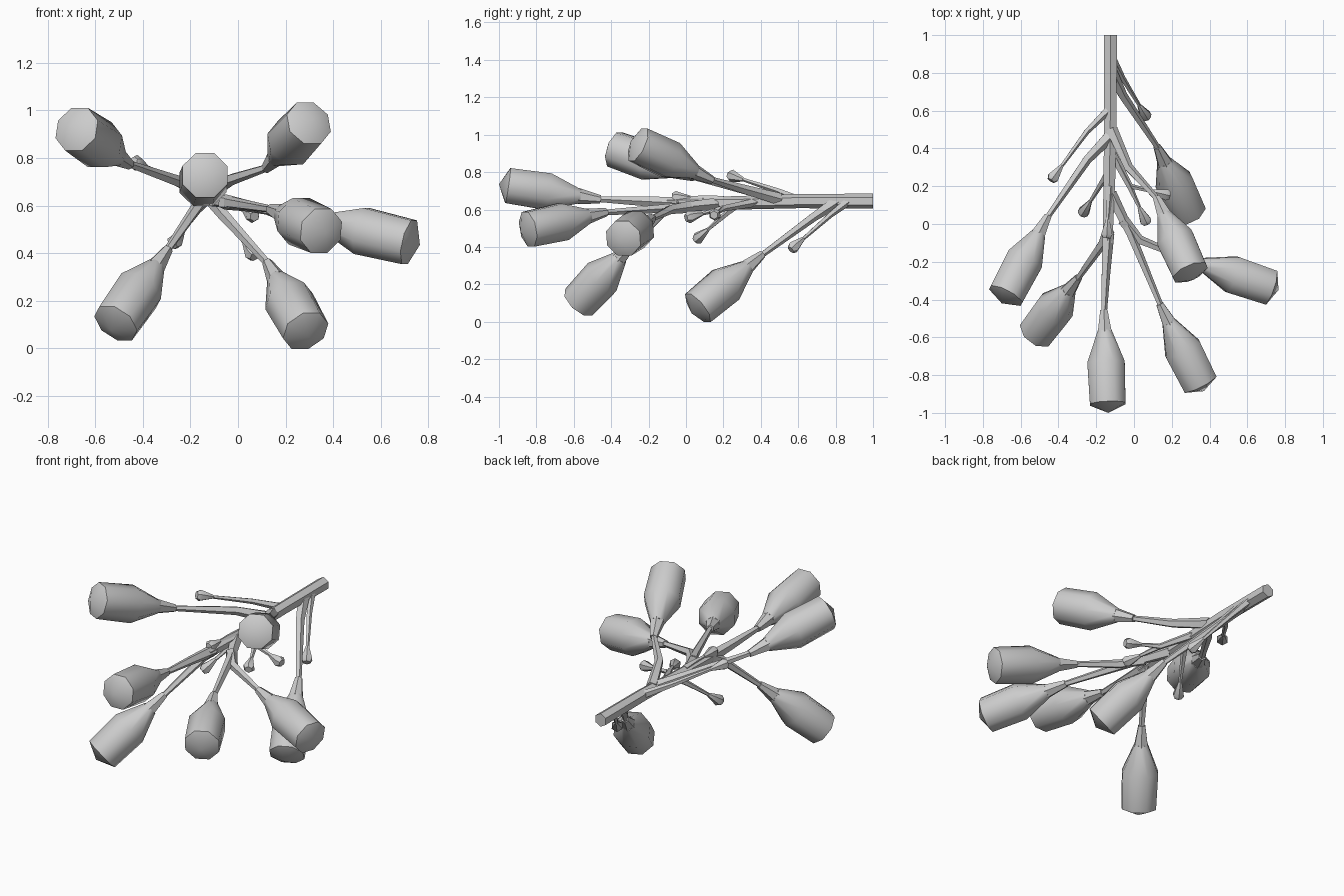
import bpy, bmesh, math
from mathutils import Vector

if "Cube" in bpy.data.objects:
    bpy.data.objects.remove(bpy.data.objects["Cube"])

grey = bpy.data.materials.new("pale_grey")
grey.diffuse_color = (0.6, 0.6, 0.6, 1)
grey.use_nodes = True
grey.node_tree.nodes["Principled BSDF"].inputs["Base Color"].default_value = grey.diffuse_color


def tube(name, pts, radii, sides):
    """Rings of the given radii swept along a path; ends are capped."""
    pts = [Vector(p) for p in pts]
    bm = bmesh.new()
    rings = []
    for i, (p, r) in enumerate(zip(pts, radii)):
        t = (pts[min(i + 1, len(pts) - 1)] - pts[max(i - 1, 0)]).normalized()
        u = t.cross(Vector((0, 0, 1))).normalized()
        v = u.cross(t)
        ring = []
        for k in range(sides):
            a = 2 * math.pi * (k + 0.5) / sides
            ring.append(bm.verts.new(p + r * (math.cos(a) * u + math.sin(a) * v)))
        rings.append(ring)
    for a, b in zip(rings, rings[1:]):
        for k in range(sides):
            j = (k + 1) % sides
            bm.faces.new((a[k], a[j], b[j], b[k]))
    bm.faces.new(rings[0][::-1])
    bm.faces.new(rings[-1])
    bmesh.ops.remove_doubles(bm, verts=bm.verts, dist=1e-5)
    bmesh.ops.recalc_face_normals(bm, faces=bm.faces)
    me = bpy.data.meshes.new(name)
    bm.to_mesh(me)
    bm.free()
    me.materials.append(grey)
    ob = bpy.data.objects.new(name, me)
    bpy.context.collection.objects.link(ob)
    bpy.ops.object.select_all(action='DESELECT')
    ob.select_set(True)
    bpy.context.view_layer.objects.active = ob
    bpy.ops.object.shade_smooth_by_angle(angle=math.radians(50))
    return ob


def flower(n, path, base, tip):
    """Stalk along path, then calyx cup and eight-sided blossom along base->tip."""
    base, tip = Vector(base), Vector(tip)
    d = (tip - base).normalized()
    length = (tip - base).length
    cup = base - d * 0.11
    m = len(path)
    radii = [0.034 - 0.017 * i / m for i in range(m)] + [0.016]
    tube(f"stalk_{n}", path + [cup + d * 0.01], radii, 5)
    tube(f"calyx_{n}", [cup, base + d * 0.01], [0.022, 0.043], 6)
    tube(f"blossom_{n}", [base + d * s * length for s in (0, 0.39, 0.89, 1)],
         [0.04, 0.107, 0.102, 0], 8)


def bud(n, path, end):
    """Thin twig with a small flared bud at its end."""
    end = Vector(end)
    d = (end - Vector(path[-1])).normalized()
    neck = end - d * 0.10
    radii = [0.024 - 0.008 * i for i in range(len(path))] + [0.010]
    tube(f"twig_{n}", path + [neck], radii, 5)
    tube(f"bud_{n}", [neck, end - d * 0.02, end], [0.011, 0.034, 0.022], 6)


# main stem
tube("main_stem", [(-.125, 1, .645), (-.125, .6, .645), (-.13, .25, .635), (-.14, -.1, .635)],
     [.04, .038, .036, .03], 6)

# seven flowers: stalk path, blossom base, blossom tip
flowers = [
    ([(-.138, -.05, .635), (-.15, -.25, .645)], (-.155, -.565, .67), (-.137, -1.0, .735)),
    ([(-.125, .16, .63), (-.02, -.05, .61)], (.185, -.52, .565), (.37, -.885, .485)),
    ([(-.06, .02, .615), (.03, -.085, .60)], (.365, -.215, .53), (.765, -.35, .435)),
    ([(-.135, -.03, .64), (-.165, -.1, .605)], (-.345, -.35, .345), (-.535, -.6, .075)),
    ([(-.12, .5, .655), (-.03, .30, .71)], (.16, .05, .80), (.315, -.295, .965)),
    ([(-.135, .46, .65), (-.25, .34, .70)], (-.505, -.05, .805), (-.70, -.42, .935)),
    ([(-.12, .80, .64), (-.06, .68, .56)], (.16, .33, .295), (.30, .03, .045)),
]
for i, f in enumerate(flowers):
    flower(i + 1, *f)

# small buds: twig path, bud end
buds = [
    ([(-.13, .61, .65), (-.25, .49, .70)], (-.44, .23, .785)),
    ([(-.11, .86, .64), (-.06, .77, .57)], (.07, .56, .385)),
    ([(-.13, .28, .63), (-.17, .22, .58)], (-.275, .05, .435)),
    ([(-.12, .38, .64), (-.02, .19, .605)], (.07, 0.0, .555)),
    ([(-.12, .38, .64), (-.02, .20, .605)], (.19, .15, .57)),
    ([(-.13, .2, .65), (-.135, .1, .66)], (-.145, -.075, .665)),
]
for i, b in enumerate(buds):
    bud(i + 1, *b)
